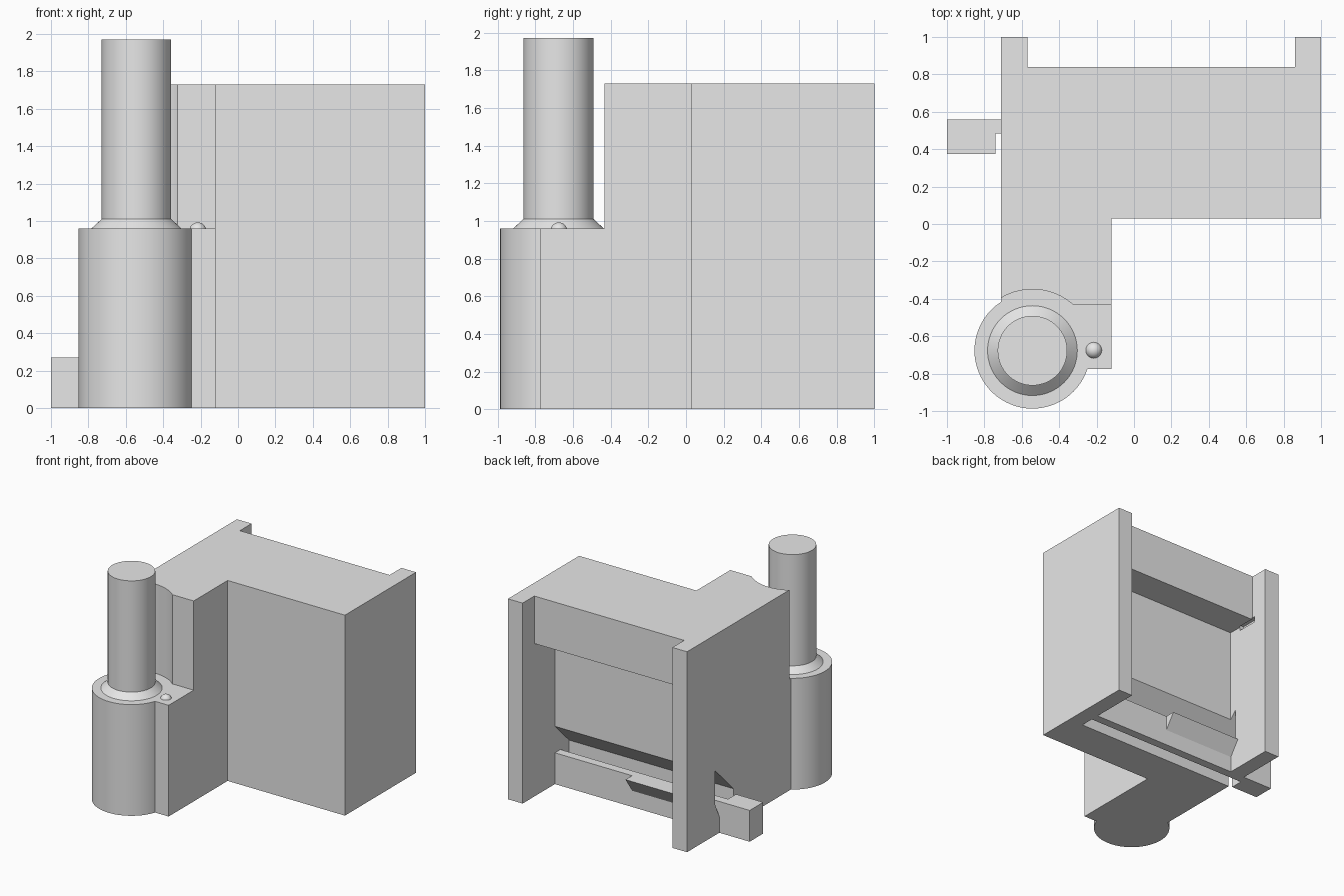
import bpy, bmesh
from mathutils import Matrix, Vector

cube = bpy.data.objects.get("Cube")
if cube:
    bpy.data.objects.remove(cube, do_unlink=True)

GREY = (0.8, 0.8, 0.8, 1)
grey = bpy.data.materials.new("plain_grey")
grey.use_nodes = True
grey.diffuse_color = GREY
next(n for n in grey.node_tree.nodes if n.type == 'BSDF_PRINCIPLED').inputs["Base Color"].default_value = GREY


def finish(name, bm):
    bmesh.ops.recalc_face_normals(bm, faces=bm.faces)
    mesh = bpy.data.meshes.new(name)
    bm.to_mesh(mesh)
    bm.free()
    mesh.materials.append(grey)
    ob = bpy.data.objects.new(name, mesh)
    bpy.context.collection.objects.link(ob)
    return ob


def prism(name, points, lo, hi, axis='z'):
    """Extrude an outline: (x, y) along z, or (y, z) along x."""
    bm = bmesh.new()
    place = (lambda p: (p[0], p[1], lo)) if axis == 'z' else (lambda p: (lo, p[0], p[1]))
    face = bm.faces.new([bm.verts.new(place(p)) for p in points])
    grown = bmesh.ops.extrude_face_region(bm, geom=[face])["geom"]
    step = Vector((0, 0, hi - lo)) if axis == 'z' else Vector((hi - lo, 0, 0))
    bmesh.ops.translate(bm, vec=step, verts=[v for v in grown if isinstance(v, bmesh.types.BMVert)])
    return finish(name, bm)


def box(name, x0, x1, y0, y1, z0, z1):
    return prism(name, [(x0, y0), (x1, y0), (x1, y1), (x0, y1)], z0, z1)


def round_part(name, centre, r1, r2, z0, z1):
    bm = bmesh.new()
    bmesh.ops.create_cone(bm, cap_ends=True, segments=64, radius1=r1, radius2=r2, depth=z1 - z0,
                          matrix=Matrix.Translation((*centre, (z0 + z1) / 2)))
    return finish(name, bm)


def cut(target, cutter):
    mod = target.modifiers.new("cut", 'BOOLEAN')
    mod.operation, mod.solver, mod.object = 'DIFFERENCE', 'EXACT', cutter
    bpy.context.view_layer.objects.active = target
    bpy.ops.object.modifier_apply(modifier=mod.name)
    bpy.data.objects.remove(cutter, do_unlink=True)


def smooth(ob):
    bpy.ops.object.select_all(action='DESELECT')
    ob.select_set(True)
    bpy.context.view_layer.objects.active = ob
    bpy.ops.object.shade_smooth_by_angle(angle=0.5)


POST = (-0.543, -0.677)
LEDGE, TOP = 0.96, 1.73

# Housing: L-shaped footprint with two rear flanges
body = prism("housing", [(-0.71, -0.775), (-0.12, -0.775), (-0.12, 0.03), (1, 0.03), (1, 1),
                         (0.86, 1), (0.86, 0.84), (-0.57, 0.84), (-0.57, 1), (-0.71, 1)], 0, TOP)

# Front ledge and the round clearance around the post
cut(body, box("ledge_cutter", -1, 0, -1, -0.433, LEDGE, 2))
cut(body, round_part("clearance_cutter", POST, 0.328, 0.328, LEDGE, 2))

# Rear opening below the top band
cut(body, box("opening_cutter", -0.57, 0.86, 0.557, 0.9, -0.1, 1.32))

# Wedge-roofed slide channel, open through the right flange
cut(body, prism("channel_cutter", [(0.365, -0.1), (0.56, -0.1), (0.56, 0.14), (0.62, 0.27),
                                   (0.62, 0.56), (0.365, 0.305)], -0.8, 0.86, 'x'))

# Small pocket in the flange under the band
cut(body, box("pocket_cutter", -0.61, -0.56, 0.675, 0.86, 1.29, 1.34))
smooth(body)

# Slide bar with its handle and bevelled catch
box("slide_bar", -0.75, 0.86, 0.485, 0.56, 0, 0.27)
box("slide_handle", -1, -0.74, 0.375, 0.56, 0, 0.27)
prism("slide_catch", [(0.55, 0.27), (0.65, 0.27), (0.56, 0.14), (0.55, 0.14)], -0.57, 0.122, 'x')

# Post: base, chamfered collar and shaft
for name, r1, r2, z0, z1 in [("post_base", 0.31, 0.31, 0, LEDGE),
                             ("post_collar", 0.24, 0.186, LEDGE, 1.01),
                             ("post_shaft", 0.186, 0.186, 1.01, 1.97)]:
    smooth(round_part(name, POST, r1, r2, z0, z1))

# Locating bead on the ledge
bm = bmesh.new()
bmesh.ops.create_uvsphere(bm, u_segments=32, v_segments=16, radius=0.045,
                          matrix=Matrix.Translation((-0.215, -0.675, 0.947)))
smooth(finish("locating_bead", bm))
